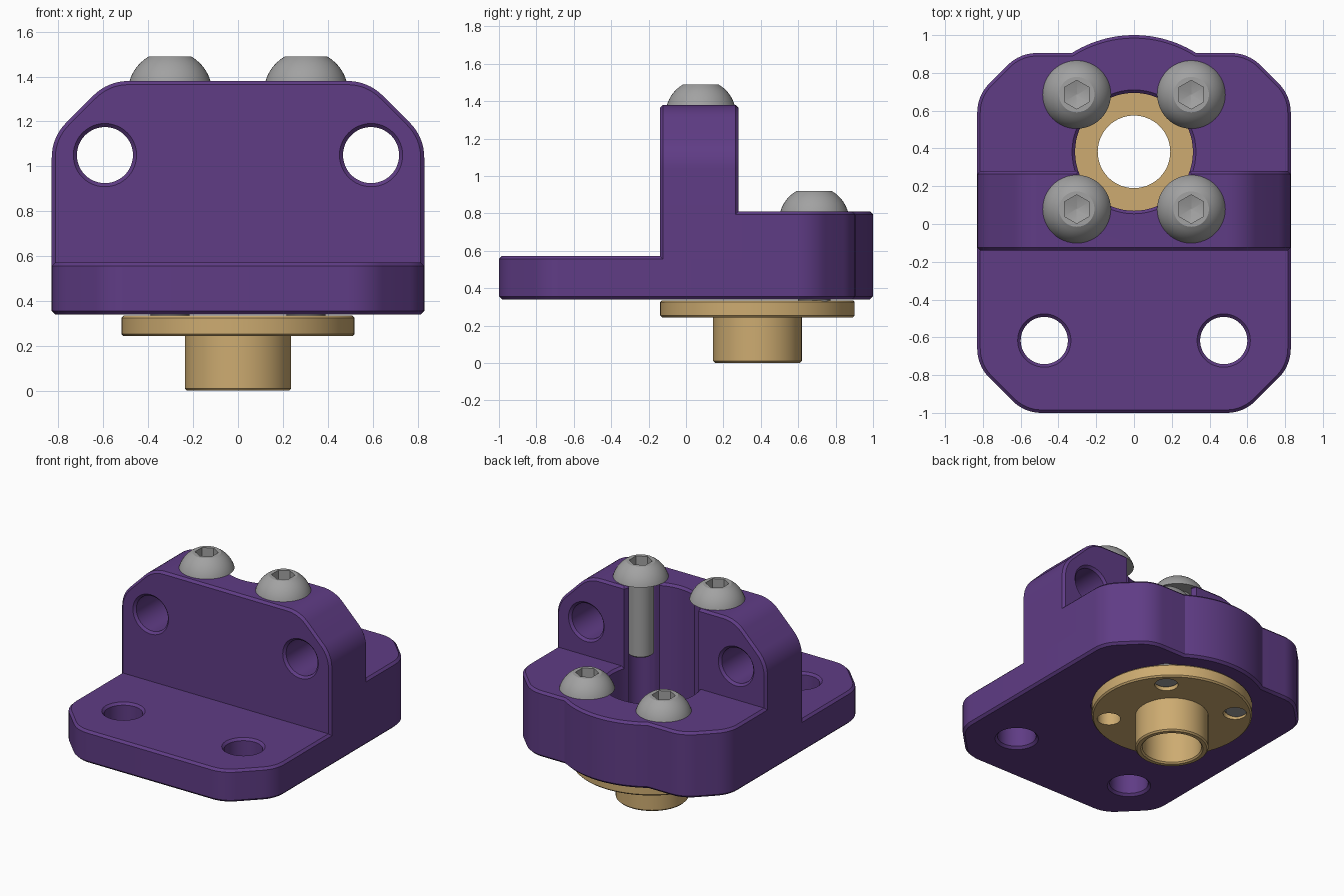
import bpy, bmesh, math
from mathutils import Vector, Matrix

if "Cube" in bpy.data.objects:
    bpy.data.objects.remove(bpy.data.objects["Cube"])


def material(name, rgb):
    m = bpy.data.materials.new(name)
    m.diffuse_color = (*rgb, 1)
    m.use_nodes = True
    m.node_tree.nodes["Principled BSDF"].inputs["Base Color"].default_value = m.diffuse_color
    return m


PURPLE = material("purple", (0.115, 0.045, 0.235))
BRASS = material("brass", (0.61, 0.41, 0.165))
STEEL = material("steel", (0.36, 0.36, 0.36))
CY = 0.382          # y of the nut axis
SCREW = 0.303       # screw offset from the nut axis in x and y
CH = 0.016          # chamfer width


def from_rings(name, rings, mat, closed=False):
    """Skin a stack of equal rings; closed joins the last ring to the first."""
    bm = bmesh.new()
    vs = [[bm.verts.new(p) for p in r] for r in rings]
    n = len(vs[0])
    pairs = list(zip(vs, vs[1:])) + ([(vs[-1], vs[0])] if closed else [])
    for a, b in pairs:
        for i in range(n):
            j = (i + 1) % n
            bm.faces.new((a[i], a[j], b[j], b[i]))
    if not closed:
        bm.faces.new(vs[0][::-1])
        bm.faces.new(vs[-1])
    bmesh.ops.recalc_face_normals(bm, faces=bm.faces)
    me = bpy.data.meshes.new(name)
    bm.to_mesh(me)
    bm.free()
    me.materials.append(mat)
    ob = bpy.data.objects.new(name, me)
    bpy.context.collection.objects.link(ob)
    return ob


def lathe(name, profile, mat, seg=64, closed=False):
    rings = [[(r * math.cos(a), r * math.sin(a), z)
              for a in (math.pi / 2 + math.tau * i / seg for i in range(seg))]
             for r, z in profile]
    return from_rings(name, rings, mat, closed)


def inset(pts, d):
    out = []
    for i, p in enumerate(pts):
        e1 = (p - pts[i - 1]).normalized()
        e2 = (pts[(i + 1) % len(pts)] - p).normalized()
        n1, n2 = Vector((-e1.y, e1.x)), Vector((-e2.y, e2.x))
        out.append(p + (n1 + n2) * d / (1 + n1.dot(n2)))
    return out


def prism(name, pts, z0, z1, mat, c=CH):
    """Counter-clockwise outline extruded in z with chamfered rims."""
    levels = [(c, z0), (0, z0 + c), (0, z1 - c), (c, z1)] if c else [(0, z0), (0, z1)]
    return from_rings(name, [[(*p, z) for p in (inset(pts, d) if d else pts)]
                             for d, z in levels], mat)


def rounded(corners, t=0.09, steps=8):
    """Corners are (x, y, fillet flag)."""
    out = []
    for i, (x, y, f) in enumerate(corners):
        p = Vector((x, y))
        if not f:
            out.append(p)
            continue
        d1 = (Vector(corners[i - 1][:2]) - p).normalized()
        d2 = (Vector(corners[(i + 1) % len(corners)][:2]) - p).normalized()
        half = d1.angle(d2) / 2
        c = p + (d1 + d2).normalized() * t / math.cos(half)
        v1, v2 = p + d1 * t - c, p + d2 * t - c
        for k in range(steps + 1):
            out.append(c + v1.lerp(v2, k / steps).normalized() * v1.length)
    return out


def mirrored(half):
    return half + [(-x, y, f) for x, y, f in reversed(half)]


def boolean(ob, other, op="DIFFERENCE"):
    bpy.context.view_layer.update()
    m = ob.modifiers.new("bool", "BOOLEAN")
    m.object, m.operation, m.solver = other, op, "EXACT"
    with bpy.context.temp_override(object=ob, active_object=ob, selected_objects=[ob]):
        bpy.ops.object.modifier_apply(modifier=m.name)
    bpy.data.objects.remove(other)


def hole(r, z0, z1):
    """Through-hole cutter, countersunk at both ends."""
    return lathe("cutter", [(r + CH + .02, z0 - .02), (r, z0 + CH),
                            (r, z1 - CH), (r + CH + .02, z1 + .02)], PURPLE, 48)


# Bracket base: chamfered corners and a round bulge at the back
ARC_R = 1.0 - CY
a0 = math.asin((0.905 - CY) / ARC_R)
arc = [(ARC_R * math.cos(a), CY + ARC_R * math.sin(a), 0)
       for a in (a0 + (math.pi / 2 - a0) * k / 12 for k in range(13))]
half = [(.58, -1, 1), (.83, -.75, 1), (.83, .68, 1), (.605, .905, 1)] + arc[:-1]
outline = rounded(half + [arc[-1]] + [(-x, y, f) for x, y, f in reversed(half)])
bracket = prism("bracket", outline, .34, .572, PURPLE)

# Raised rear block with a countersunk bore rim
rear_pts = [p for p in outline if p.y > -.1] + [Vector((-.83, -.1)), Vector((.83, -.1))]
rear = prism("rear_block", rear_pts, .42, .81, PURPLE)
BORE = 0.312
rim = lathe("cutter", [(BORE - .03, .81 - CH - .03), (BORE + CH + .02, .83)], PURPLE)
rim.location.y = CY
boolean(rear, rim)

# Upright wall, extruded along y
TURN = Matrix.Rotation(math.pi / 2, 4, "X")
wall_pts = rounded(mirrored([(.83, .38, 0), (.83, 1.13, 1), (.58, 1.38, 1)]))
wall = prism("wall", wall_pts, -.28, .14, PURPLE)
wall.data.transform(TURN)
boolean(bracket, rear, "UNION")
boolean(bracket, wall, "UNION")

# Central bore
bore = lathe("cutter", [(BORE, .2), (BORE, 1.38 - CH), (BORE + CH + .03, 1.41)], PURPLE)
bore.location.y = CY
boolean(bracket, bore)

for s in (-1, 1):
    # Mounting holes in the base and in the wall
    h = hole(.125, .34, .572)
    h.location = (s * .475, -.617, 0)
    boolean(bracket, h)
    h = hole(.125, -.28, .14)
    h.data.transform(TURN)
    h.location = (s * .593, 0, 1.05)
    boolean(bracket, h)
    # Screw channel opening into the bore
    pts = [Vector((.1 * math.cos(a), .1 * math.sin(a)))
           for a in (math.pi / 2 + math.pi * k / 16 for k in range(17))]
    slot = prism("cutter", pts + [Vector((.25, -.1)), Vector((.25, .1))], .3, 1.45, PURPLE, 0)
    slot.location = (s * SCREW, CY - SCREW, 0)
    slot.rotation_euler.z = math.pi * (.75 if s > 0 else .25)
    boolean(bracket, slot)

# Flanged nut
e = .01
nut = lathe("flanged_nut", [
    (.192, .335), (.192, e), (.192 + e, 0), (.237 - e, 0), (.237, e), (.237, .243),
    (.52 - e, .243), (.52, .243 + e), (.52, .335 - e), (.52 - e, .335)], BRASS, closed=True)
nut.location.y = CY
for k in range(4):
    a = math.pi / 4 + k * math.pi / 2
    h = lathe("cutter", [(.076, .2), (.076, .4)], BRASS, 32)
    h.location = (.41 * math.cos(a), CY + .41 * math.sin(a), 0)
    boolean(nut, h)

# Button-head screw with hex socket
dome_r, dome_c = .188, -.053
dome = [(math.sqrt(dome_r ** 2 - (z - dome_c) ** 2), z) for z in (.11 * k / 8 for k in range(9))]
screw = lathe("screw", [(.077, -.55), (.087, -.54), (.087, 0)] + dome, STEEL, 48)
boolean(screw, lathe("cutter", [(.004, .02), (.076, .045), (.076, .2)], STEEL, 6))

for ob in (bracket, nut, screw):
    bpy.ops.object.select_all(action="DESELECT")
    ob.select_set(True)
    bpy.context.view_layer.objects.active = ob
    bpy.ops.object.shade_smooth_by_angle(angle=math.radians(30))

# Two screws on the wall, two on the rear block
places = [("wall_screw_left", -1, -1, 1.38), ("wall_screw_right", 1, -1, 1.38),
          ("rear_screw_left", -1, 1, .81), ("rear_screw_right", 1, 1, .81)]
for i, (name, sx, sy, z) in enumerate(places):
    ob = screw if i == 0 else screw.copy()
    if i:
        bpy.context.collection.objects.link(ob)
    ob.name = name
    ob.location = (sx * SCREW, CY + sy * SCREW, z)
